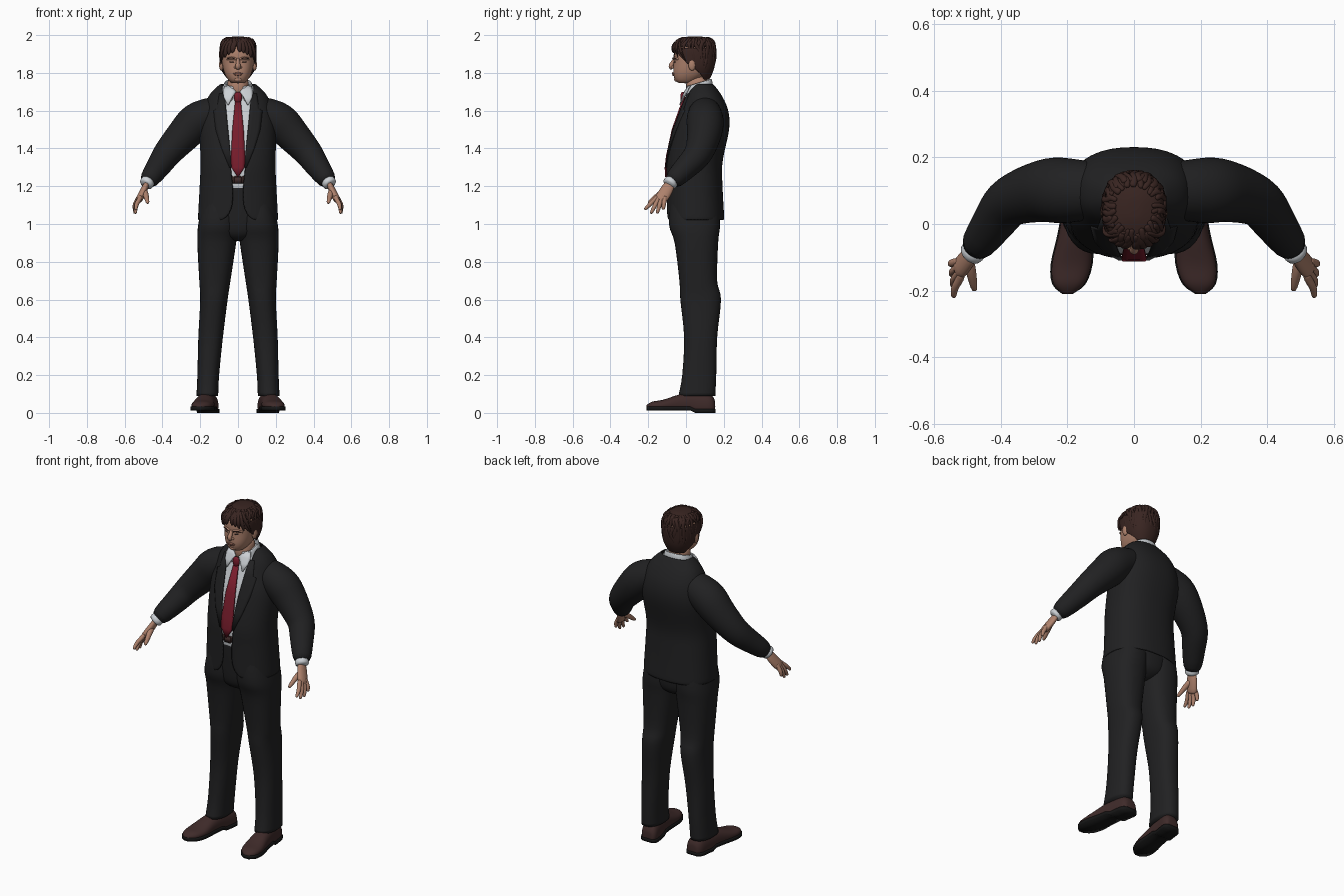
import bpy, bmesh, math, random
from mathutils import Vector

random.seed(4)
if "Cube" in bpy.data.objects:
    bpy.data.objects.remove(bpy.data.objects["Cube"])


def material(name, *colour):
    mat = bpy.data.materials.new(name)
    mat.use_nodes = True
    mat.diffuse_color = (*colour, 1)
    shader = mat.node_tree.nodes["Principled BSDF"]
    shader.inputs["Base Color"].default_value = (*colour, 1)
    shader.inputs["Roughness"].default_value = .8
    return mat


SUIT = material("charcoal cloth", .015, .015, .016)
SHIRT = material("white cotton", .6, .63, .66)
TIE = material("crimson silk", .19, .012, .025)
SKIN = material("skin", .42, .22, .15)
LIP = material("lip", .32, .14, .1)
HAIR = material("dark brown hair", .04, .018, .015)
EYE = material("dark eye", .06, .035, .03)
SHOE = material("brown leather", .05, .024, .023)
SOLE = material("black rubber", .008, .008, .008)
BELT = material("belt leather", .03, .015, .013)


def spline(rows, steps=4):
    """Fill in rows of numbers along a smooth curve through them."""
    rows, filled = [Vector(row) for row in rows], []
    for i in range(len(rows) - 1):
        start, end = rows[i], rows[i + 1]
        before, after = rows[max(i - 1, 0)], rows[min(i + 2, len(rows) - 1)]
        for k in range(steps):
            t = k / steps
            leave, arrive = (end - before) / 2, (after - start) / 2
            bend = (start - end) * 2 + leave + arrive
            filled.append(start + t * (leave + t * (end - start - leave - bend + t * bend)))
    return filled + [rows[-1]]


def turn(count):
    return [math.tau * i / count for i in range(count)]


def loft(name, rings, mat, closed=True, thick=0, sub=1, mirror=False):
    """Skin a list of equal-length rings of points."""
    bm = bmesh.new()
    rows = [[bm.verts.new(point) for point in ring] for ring in rings]
    count = len(rows[0])
    for lower, upper in zip(rows, rows[1:]):
        for i in range(count if closed else count - 1):
            j = (i + 1) % count
            bm.faces.new((lower[i], lower[j], upper[j], upper[i]))
    if closed:
        bm.faces.new(rows[0])
        bm.faces.new(rows[-1])
    bmesh.ops.recalc_face_normals(bm, faces=bm.faces)
    for face in bm.faces:
        face.smooth = True
    mesh = bpy.data.meshes.new(name)
    bm.to_mesh(mesh)
    bm.free()
    mesh.materials.append(mat)
    ob = bpy.data.objects.new(name, mesh)
    bpy.context.collection.objects.link(ob)
    if mirror:
        ob.modifiers.new("Mirror", "MIRROR").use_axis[0] = True
    if thick:
        shell = ob.modifiers.new("Solidify", "SOLIDIFY")
        shell.thickness, shell.offset = thick, 0
    if sub:
        smooth = ob.modifiers.new("Subdivision", "SUBSURF")
        smooth.levels = smooth.render_levels = sub


def spow(value, power):
    return math.copysign(abs(value) ** power, value)


def oval(z, rx, front_y, back_y, gap=0, cx=0, tilt=0, count=32):
    """Horizontal rounded-box ring, opened by the gap angle each side of the front."""
    mid, ry, ring = (front_y + back_y) / 2, (back_y - front_y) / 2, []
    for i in range(count):
        t = gap + (math.tau - 2 * gap) * i / ((count - 1) if gap else count)
        y = mid - ry * spow(math.cos(t), .85)
        ring.append((cx + rx * spow(math.sin(t), .85), y, z + tilt * (y - mid)))
    return ring


def surface(rows, x, z):
    """Front y of a body made of oval rows."""
    low, high = rows[0], rows[-1]
    for a, b in zip(rows, rows[1:]):
        if a[0] <= z <= b[0]:
            low, high = a, b
    k = min(1, max(0, (z - low[0]) / (high[0] - low[0])))
    height, rx, front_y, back_y = low.lerp(high, k)
    ratio = min(.98, abs(x) / rx) ** (1 / .85)
    depth = math.sqrt(1 - ratio * ratio) ** .85
    return (front_y + back_y) / 2 - (back_y - front_y) / 2 * depth


def tube(name, stations, mat, flat=1, wide=(0, 1, 0), count=10, **options):
    """Tapered tube through (x, y, z, radius) stations, squashed across the wide axis."""
    stations = spline(stations, 2)
    points, rings = [station.to_3d() for station in stations], []
    for i, point in enumerate(points):
        along = (points[min(i + 1, len(points) - 1)] - points[max(i - 1, 0)]).normalized()
        u = Vector(wide)
        u = (u - along * u.dot(along)).normalized()
        v = along.cross(u) * flat
        rings.append([point + stations[i][3] * (u * math.cos(a) + v * math.sin(a))
                      for a in turn(count)])
    loft(name, rings, mat, **options)


def strip(name, rows, mat, body, lift, thick=.006, **options):
    """Cloth strip of (z, x from, x to) rows laid on the front of a body."""
    rings = []
    for z, left, right in rows:
        across = [left + (right - left) * i / 4 for i in range(5)]
        rings.append([(x, surface(body, x, z) - lift, z) for x in across])
    loft(name, rings, mat, closed=False, thick=thick, sub=0, **options)


def ball(name, centre, size, mat, mirror=False):
    cx, cy, cz = centre
    rings = []
    for k in range(1, 8):
        a = math.pi * k / 8
        rings.append([(cx + size[0] * math.sin(a) * math.cos(t),
                       cy + size[1] * math.sin(a) * math.sin(t),
                       cz - size[2] * math.cos(a)) for t in turn(12)])
    loft(name, rings, mat, mirror=mirror)


# Jacket: open-fronted shell, rows of z, half width, front, back
jacket = spline([(1.02, .21, -.1, .2), (1.2, .2, -.1, .19), (1.33, .195, -.1, .19),
                 (1.5, .2, -.065, .225), (1.6, .18, -.03, .22), (1.68, .15, 0, .185),
                 (1.74, .09, .03, .14)])


def opening(z):
    """Half width of the jacket opening: rounded hem corners, then a long V."""
    return .025 + 8 * max(0, 1.1 - z) ** 2 + .11 * max(0, z - 1.2)


loft("jacket", [oval(*row, gap=math.asin((opening(row[0]) / row[1]) ** (1 / .85)))
                for row in jacket], SUIT, closed=False, thick=.008)
strip("lapels", [(z, .9 * opening(z), opening(z) + width) for z, width in
                 ((1.3, .01), (1.4, .04), (1.5, .06), (1.6, .06), (1.61, .04), (1.69, .02))],
      SUIT, jacket, .006, mirror=True)

# Sleeves start inside the yoke so the shoulders flow into the body
tube("sleeves", [(.03, .1, 1.62, .07), (.2, .1, 1.56, .1), (.27, .1, 1.49, .095),
                 (.37, .07, 1.38, .077), (.41, .02, 1.32, .068), (.485, -.085, 1.215, .048)],
     SUIT, count=20, mirror=True)
tube("shirt_cuffs", [(.47, -.07, 1.235, .04), (.493, -.094, 1.203, .041)], SHIRT, mirror=True)

# Shirt, collar and tie
loft("shirt", [oval(z, rx - .02, front_y + .01, back_y - .02)
               for z, rx, front_y, back_y in jacket if z > 1.15], SHIRT)
loft("collar_band", [oval(*row, gap=.25, tilt=.3) for row in
                     ((1.67, .09, -.01, .14), (1.71, .08, 0, .14), (1.75, .07, 0, .135))],
     SHIRT, closed=False, thick=.006)
strip("collar_points", [(1.63, .05, .055), (1.67, .03, .075), (1.7, .01, .08), (1.73, .04, .07)],
      SHIRT, jacket, .016, mirror=True)
strip("tie", [(z, -half, half) for z, half in
              ((1.25, .003), (1.3, .035), (1.36, .037), (1.5, .03), (1.65, .015))],
      TIE, jacket, .006, thick=.009)
ball("tie_knot", (0, -.017, 1.67), (.023, .014, .032), TIE)

# Trousers: rows of z, inner x, outer x, front, back
legs = spline([(.09, .105, .22, -.04, .155), (.2, .1, .215, -.02, .16), (.4, .08, .21, -.01, .165),
               (.6, .055, .2, -.03, .185), (.7, .04, .205, -.035, .165), (.9, .01, .215, -.06, .17),
               (1, 0, .21, -.09, .18), (1.15, 0, .18, -.08, .17)])
loft("trouser_legs", [oval(z, (outer - inner) / 2, front_y, back_y, cx=(inner + outer) / 2)
                      for z, inner, outer, front_y, back_y in legs], SUIT, sub=0, mirror=True)
seat = spline([(.91, .03, -.02, .11), (.96, .13, -.07, .17), (1.1, .17, -.085, .18),
               (1.21, .175, -.09, .17)])
loft("trouser_seat", [oval(*row) for row in seat], SUIT)
loft("belt", [oval(z, .178, -.095, .165) for z in (1.21, 1.22, 1.25, 1.26)], BELT)
strip("buckle", [(1.215, -.018, .018), (1.25, -.018, .018)], SHOE, jacket, -.003)

# Shoes: rows of y, half width, top; the toes turn out and the heel drops below the arch
shoe = spline([(.155, .03, .06), (.13, .05, .1), (.05, .05, .11), (-.03, .052, .1),
               (-.12, .06, .07), (-.18, .047, .06), (-.21, .012, .04)], 3)
uppers, soles = [], []
for y, half, top in shoe:
    cx, low = .17 - .14 * y, .013 if y < .05 else 0
    uppers.append([(cx + half * spow(math.cos(a), .8), y,
                    low + .015 + (top - low - .015) * max(0, .25 + .75 * spow(math.sin(a), .9)))
                   for a in turn(20)])
    soles.append([(cx + side * (half + .003), y, low + lift) for side, lift in
                  ((-1, 0), (1, 0), (1, .02), (-1, .02))])
loft("shoe_uppers", uppers, SHOE, mirror=True)
loft("shoe_soles", soles, SOLE, sub=0, mirror=True)

# Hands: palm, four fanned fingers, thumb
tube("palms", [(.482, -.083, 1.217, .028), (.5, -.105, 1.175, .037), (.53, -.142, 1.118, .036)],
     SKIN, flat=.55, mirror=True)
for i, label in enumerate(("index", "middle", "ring", "little")):
    knuckle = Vector((.522 + .003 * i, -.165 + .017 * i, 1.13))
    tip = Vector((.54 + .003 * i, -.22 + .033 * i, 1.075 - .025 * math.sin(math.pi * i / 3)))
    middle = knuckle.lerp(tip, .5) + Vector((.007, 0, 0))
    tube(label + "_fingers", [(*knuckle.lerp(tip, -.3), .012), (*knuckle, .013),
                              (*middle, .012), (*tip, .008)], SKIN, mirror=True)
tube("thumbs", [(.495, -.11, 1.175, .017), (.487, -.15, 1.15, .016), (.477, -.202, 1.108, .009)],
     SKIN, mirror=True)

# Head and neck
head = spline([(1.745, .03, -.035, .03), (1.76, .05, -.057, .06), (1.8, .073, -.068, .11),
               (1.86, .085, -.065, .135), (1.92, .085, -.063, .14), (1.97, .06, -.03, .11)], 3)
loft("head", [oval(*row) for row in head], SKIN)
loft("neck", [oval(z, .057, 0, .12) for z in (1.66, 1.72, 1.79)], SKIN)

# Face
tube("nose", [(0, -.058, 1.877, .009), (0, -.07, 1.855, .011), (0, -.08, 1.836, .015),
              (0, -.07, 1.822, .012)], SKIN, wide=(1, 0, 0))
ball("nostrils", (.012, -.07, 1.83), (.01, .01, .008), SKIN, mirror=True)
ball("chin", (0, -.05, 1.766), (.024, .014, .014), SKIN)
ball("ears", (.088, .032, 1.843), (.013, .021, .033), SKIN, mirror=True)


def face_line(name, left, right, z, bow, radius, mat, lift, mirror=False):
    """Thin bowed ridge across the face, thickest in the middle."""
    stations = [(x, surface(head, x, h) - lift, h, r) for x, h, r in
                ((left, z, radius / 2), ((left + right) / 2, z + bow, radius), (right, z, radius / 2))]
    tube(name, stations, mat, wide=(0, 0, 1), mirror=mirror)


face_line("brow_ridges", .006, .064, 1.872, .006, .01, SKIN, 0, True)
face_line("eyebrows", .014, .06, 1.874, .006, .004, HAIR, .007, True)
face_line("eyes", .02, .047, 1.857, .001, .003, EYE, .001, True)
face_line("upper_lip", -.026, .026, 1.795, .004, .006, LIP, .002)
face_line("lower_lip", -.023, .023, 1.793, -.004, .006, LIP, .002)

# Hair: open band round the face and closed crown, cut from one profile
hair = spline([(1.765, .06, -.02, .12), (1.82, .088, -.06, .145), (1.89, .095, -.07, .155),
               (1.95, .09, -.065, .153), (1.98, .07, -.035, .13), (1.994, .02, .02, .075)], 3)


def hairline(z):
    return math.radians(max(15, 125 - 600 * (z - 1.765)))


loft("hair_band", [oval(*row, gap=hairline(row[0])) for row in hair if row[0] < 1.94],
     HAIR, closed=False, thick=.007)
loft("hair_crown", [oval(*row) for row in hair if row[0] > 1.92], HAIR)

# Fringe locks sweep from the parting to the hairline
for i in range(10):
    x = .02 * i - .09
    z = 1.91 - 6 * x * x
    if i != 4:
        tube("fringe_lock", [(.01 + x * .3, -.025, 1.982, .01)] +
             [(x * k, surface(hair, x * k, h) - .001, h, r) for k, h, r in
              ((.75, 1.952, .015), (.93, (z + 1.94) / 2, .013), (1, z, .003))],
             HAIR, flat=.55, wide=(1, 0, 0))

# Tousled locks fall from the crown so the outline stays ragged
for i, t in enumerate(turn(44)):
    path = []
    for z, rx, front_y, back_y in hair[-3 - i % 2:1:-2]:
        gap = hairline(z) + .14 if z < 1.93 else 0
        if gap <= t <= math.tau - gap:
            s, k = t + random.uniform(-.13, .13), random.uniform(.96, 1.01)
            path.append((k * rx * spow(math.sin(s), .88),
                         (front_y + back_y) / 2 - k * (back_y - front_y) / 2 * spow(math.cos(s), .88),
                         z, random.uniform(.007, .012)))
    path[-1] = (*path[-1][:3], .003)
    tube("hair_lock", path, HAIR, flat=.7, wide=(math.cos(t), math.sin(t), 0))
